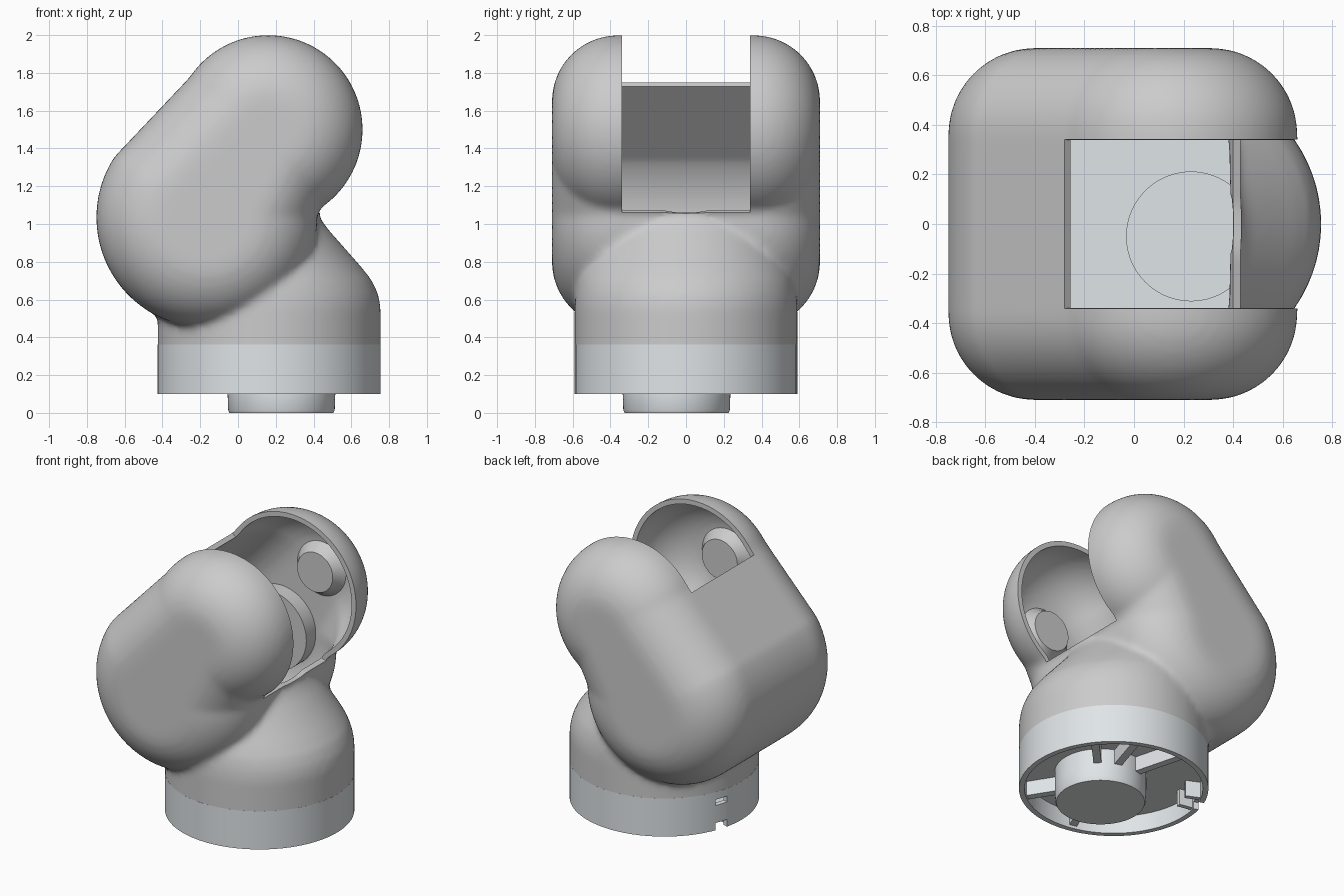
import bpy, bmesh, math
from mathutils import Vector, Matrix

if "Cube" in bpy.data.objects:
    bpy.data.objects.remove(bpy.data.objects["Cube"])

BASE = Vector((0.165, 0, 0))
HUB = Vector((0.23, -0.05, 0))
light = bpy.data.materials.new("light_metal")
light.diffuse_color = (0.74, 0.78, 0.80, 1)
light.use_nodes = True
light.node_tree.nodes["Principled BSDF"].inputs["Base Color"].default_value = light.diffuse_color


def finish(name, bm, mat=None, merge=True):
    if merge:
        bmesh.ops.remove_doubles(bm, verts=bm.verts, dist=1e-5)
        bmesh.ops.recalc_face_normals(bm, faces=bm.faces)
    me = bpy.data.meshes.new(name)
    bm.to_mesh(me)
    bm.free()
    ob = bpy.data.objects.new(name, me)
    bpy.context.collection.objects.link(ob)
    if mat:
        me.materials.append(mat)
    return ob


def bake(ob):
    bpy.context.view_layer.update()
    dg = bpy.context.evaluated_depsgraph_get()
    me = bpy.data.meshes.new_from_object(ob.evaluated_get(dg))
    ob.modifiers.clear()
    ob.data = me


def smooth(ob, angle=35):
    ob.data.shade_smooth()
    ob.data.set_sharp_from_angle(angle=math.radians(angle))


def boolean(ob, other, op):
    m = ob.modifiers.new(op, 'BOOLEAN')
    m.operation, m.object, m.solver = op, other, 'EXACT'
    bake(ob)
    bpy.data.objects.remove(other)


def loft(name, rings):
    bm = bmesh.new()
    vs = [[bm.verts.new(p) for p in r] for r in rings]
    n = len(vs[0])
    for a, b in zip(vs, vs[1:]):
        for i in range(n):
            bm.faces.new((a[i], a[(i + 1) % n], b[(i + 1) % n], b[i]))
    bm.faces.new(vs[0])
    bm.faces.new(vs[-1])
    return finish(name, bm)


def lathe(name, prof, matrix, mat=None):
    """Revolve a closed (radius, height) profile about local z."""
    bm = bmesh.new()
    vs = [bm.verts.new((r, 0, z)) for r, z in prof]
    es = [bm.edges.new((a, b)) for a, b in zip(vs, vs[1:])]
    bmesh.ops.spin(bm, geom=vs + es, cent=(0, 0, 0), axis=(0, 0, 1),
                   angle=math.tau, steps=72)
    bmesh.ops.transform(bm, matrix=matrix, verts=bm.verts)
    return finish(name, bm, mat)


def box(name, start, end, width, z0, z1, mat=None):
    d = end - start
    bm = bmesh.new()
    bmesh.ops.create_cube(bm, size=1)
    mid = (start + end) / 2
    mid.z = (z0 + z1) / 2
    bmesh.ops.transform(bm, verts=bm.verts, matrix=Matrix.Translation(mid)
                        @ Matrix.Rotation(math.atan2(d.y, d.x), 4, 'Z')
                        @ Matrix.Diagonal((d.length, width, z1 - z0, 1)))
    return finish(name, bm, mat)


def polar(deg, r):
    a = math.radians(deg)
    return BASE + Vector((math.cos(a), math.sin(a), 0)) * r


# Body: two joined round joints, with heavily rounded side edges
def body_ring(inset, y):
    pts = []
    for (cx, cz), r, a0, a1 in (((0.16, 1.5), 0.5, -57, 147),
                                ((-0.165, 1.035), 0.585, 147, 361)):
        for i in range(41):
            a = math.radians(a0 + (a1 - a0) * i / 40)
            pts.append((cx + (r - inset) * math.cos(a), y,
                        cz + (r - inset) * math.sin(a)))
    return pts


ROUND = 0.35
half = [(ROUND * (1 - math.cos(t)), 0.36 + ROUND * math.sin(t))
        for t in (math.pi / 2 * i / 12 for i in range(13))]
rings = [body_ring(d, -y) for d, y in reversed(half)]
rings += [body_ring(d, y) for d, y in half]
shell = loft("fork_shell", rings)

# Neck: round collar leaning back into the body (z, right edge, radius)
neck = loft("neck", [
    [(right - r + r * math.cos(math.tau * i / 72), r * math.sin(math.tau * i / 72), z)
     for i in range(72)]
    for z, right, r in ((0.2, 0.755, 0.59), (0.56, 0.755, 0.59), (0.63, 0.742, 0.585),
                        (0.70, 0.71, 0.575), (0.77, 0.655, 0.56), (0.98, 0.47, 0.51),
                        (1.07, 0.41, 0.48))])
boolean(shell, neck, 'UNION')

# Blend body and neck together
m = shell.modifiers.new("blend", 'REMESH')
m.mode, m.voxel_size = 'VOXEL', 0.02
m = shell.modifiers.new("soften", 'SMOOTH')
m.factor, m.iterations = 0.5, 10
bake(shell)

# Open the bottom and the fork slot, then give the skin its thickness
bm = bmesh.new()
bm.from_mesh(shell.data)


def slice_at(co, no, clear=False):
    bmesh.ops.bisect_plane(bm, geom=bm.verts[:] + bm.edges[:] + bm.faces[:],
                           plane_co=co, plane_no=no, clear_outer=clear)


slot_co, slot_no = Vector((-0.28, 0, 1.75)), Vector((0.68, 0, 0.70))
slice_at((0, 0, 0.36), (0, 0, -1), True)
slice_at((0, 0.34, 0), (0, 1, 0))
slice_at((0, -0.34, 0), (0, 1, 0))
slice_at(slot_co, slot_no)
gone = [f for f in bm.faces if abs(f.calc_center_median().y) < 0.34
        and (f.calc_center_median() - slot_co).dot(slot_no) > 0]
bmesh.ops.delete(bm, geom=gone, context='FACES')
bpy.data.objects.remove(shell)
shell = finish("fork_shell", bm, merge=False)
m = shell.modifiers.new("thickness", 'SOLIDIFY')
m.thickness, m.offset = 0.033, -1
bake(shell)
smooth(shell, 40)

# Bosses on the inside of both side walls
for side, s in (("front", 1), ("back", -1)):
    turn = Matrix.Rotation(s * math.pi / 2, 4, 'X')   # local z to -y or +y
    smooth(lathe(side + "_upper_boss",
                 [(0, 0.69), (0.2, 0.69), (0.165, 0.655), (0.14, 0.61), (0.135, 0.6), (0, 0.6)],
                 Matrix.Translation((0.165, 0, 1.5)) @ turn))
    smooth(lathe(side + "_lower_boss",
                 [(0, 0.69), (0.27, 0.69), (0.27, 0.57), (0, 0.57)],
                 Matrix.Translation((-0.15, 0, 1.03)) @ turn))

# Base flange: ring wall with a floor
flange = lathe("base_flange",
               [(0, 0.22), (0.555, 0.22), (0.555, 0.1), (0.59, 0.1), (0.59, 0.362),
                (0.555, 0.362), (0.555, 0.25), (0, 0.25)],
               Matrix.Translation(BASE), light)
pocket = lathe("pocket_cutter", [(0, 0.05), (0.27, 0.05), (0.27, 0.3), (0, 0.3)],
               Matrix.Translation(HUB))
boolean(flange, pocket, 'DIFFERENCE')
for z0, z1 in ((0.05, 0.15), (0.27, 0.31)):
    boolean(flange, box("slot_cutter", polar(162, 0.5), polar(162, 0.65), 0.09, z0, z1),
            'DIFFERENCE')
smooth(flange)

# Cup-shaped hub below the floor
smooth(lathe("hub", [(0, 0), (0.275, 0), (0.282, 0.015), (0.285, 0.1), (0.285, 0.25),
                     (0.26, 0.25), (0.26, 0.03), (0, 0.03)],
             Matrix.Translation(HUB), light))

# Ribs from hub to ring, and a clip beside the slot
for i, deg in enumerate((38, 65, 100, 257, 305)):
    rim = polar(deg, 0.565)
    box(f"rib_{i + 1}", HUB + (rim - HUB).normalized() * 0.27, rim, 0.05, 0.12, 0.225, light)
for i, deg in enumerate((155, 169)):
    box(f"clip_{i + 1}", polar(deg, 0.46), polar(deg, 0.565), 0.03, 0.11, 0.225, light)
